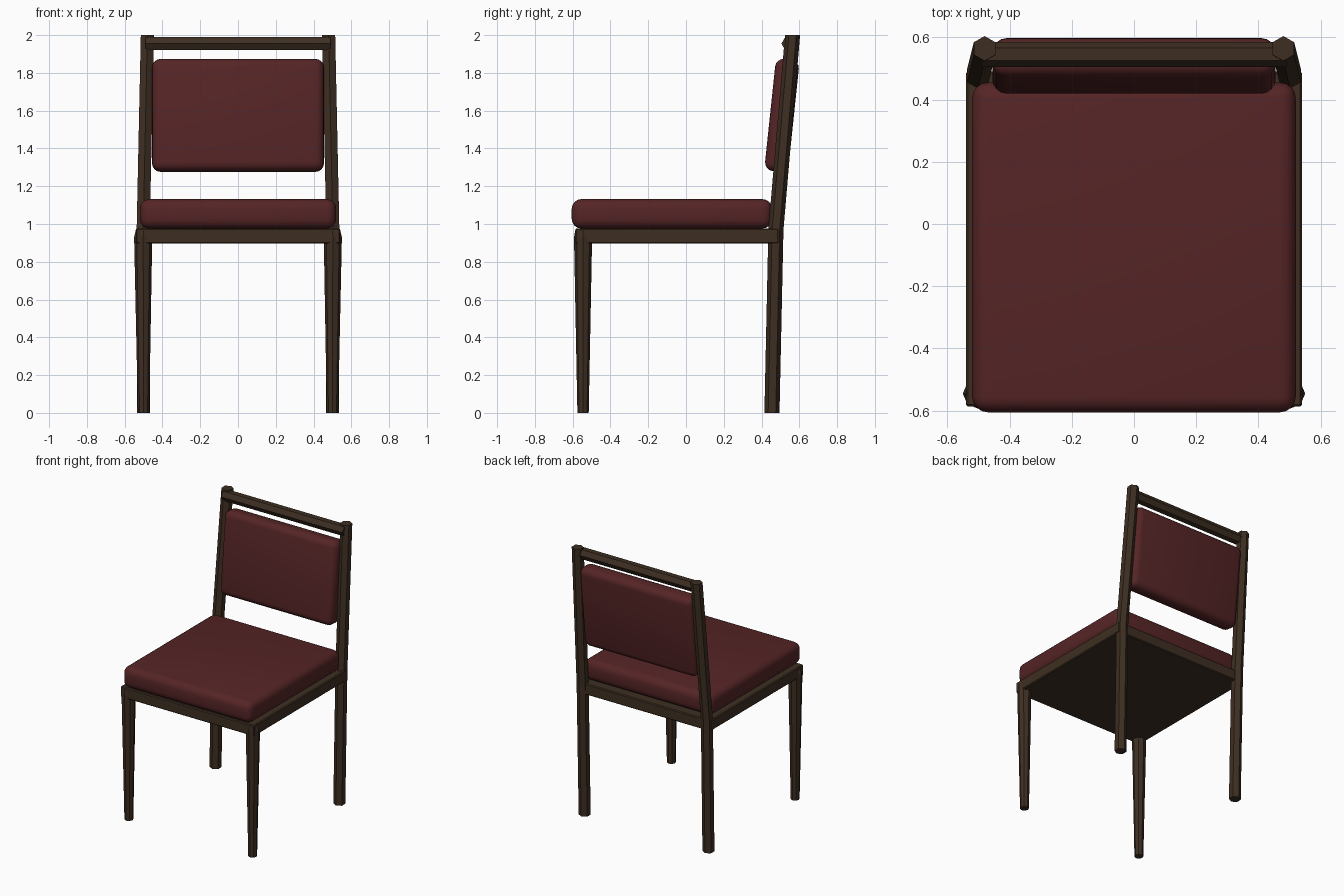
import bpy
import bmesh
from math import cos, sin, pi, radians
from mathutils import Vector

cube = bpy.data.objects.get("Cube")
if cube:
    bpy.data.objects.remove(cube, do_unlink=True)


def material(name, rgb):
    m = bpy.data.materials.new(name)
    m.use_nodes = True
    color = (*rgb, 1)
    m.diffuse_color = color
    bsdf = next(n for n in m.node_tree.nodes if n.type == "BSDF_PRINCIPLED")
    bsdf.inputs["Base Color"].default_value = color
    bsdf.inputs["Roughness"].default_value = 0.7
    return m


wood = material("dark wood", (0.048, 0.028, 0.016))
fabric = material("burgundy fabric", (0.092, 0.018, 0.019))


def finish(name, bm, mat):
    bmesh.ops.recalc_face_normals(bm, faces=bm.faces)
    mesh = bpy.data.meshes.new(name)
    bm.to_mesh(mesh)
    bm.free()
    mesh.materials.append(mat)
    obj = bpy.data.objects.new(name, mesh)
    bpy.context.collection.objects.link(obj)
    return obj


def bar(name, rings, sides, u, v):
    """Faceted bar through (centre, radius) rings lying in the u, v plane."""
    bm = bmesh.new()
    u, v = Vector(u), Vector(v)
    loops = []
    for centre, r in rings:
        angles = [2 * pi * i / sides for i in range(sides)]
        loops.append([bm.verts.new(Vector(centre) + r * (cos(a) * u + sin(a) * v)) for a in angles])
    for low, high in zip(loops, loops[1:]):
        for i in range(sides):
            j = (i + 1) % sides
            bm.faces.new((low[i], low[j], high[j], high[i]))
    bm.faces.new(loops[0])
    bm.faces.new(loops[-1])
    return finish(name, bm, wood)


def block(name, centre, size, mat, bevel, segments, tilt=0):
    bm = bmesh.new()
    bmesh.ops.create_cube(bm, size=1)
    bmesh.ops.scale(bm, vec=size, verts=bm.verts)
    bmesh.ops.bevel(bm, geom=bm.edges[:], offset=bevel, segments=segments,
                    profile=0.5, affect="EDGES")
    obj = finish(name, bm, mat)
    obj.location = centre
    obj.rotation_euler.x = tilt
    return obj


X, Y, Z = (1, 0, 0), (0, 1, 0), (0, 0, 1)

# Tapered front legs and bent rear posts, one per side
for side, s in (("left", 1), ("right", -1)):
    bar(f"front_leg_{side}",
        [((s * 0.5, -0.545, 0), 0.03), ((s * 0.502, -0.545, 0.93), 0.048),
         ((s * 0.5, -0.545, 0.973), 0.04)], 8, X, Y)
    bar(f"rear_post_{side}",
        [((s * 0.5, 0.455, 0), 0.04), ((s * 0.502, 0.476, 0.97), 0.04),
         ((s * 0.48, 0.564, 2.0), 0.04)], 6, Y, X)

# Seat frame and top rail
block("seat_frame", (0, -0.048, 0.936), (1.08, 1.076, 0.08), wood, 0.006, 1)
bar("top_rail", [((-0.49, 0.545, 1.955), 0.04), ((0.49, 0.545, 1.955), 0.04)], 6, Y, Z)

# Cushions
cushions = [
    block("seat_cushion", (0, -0.075, 1.054), (1.04, 1.06, 0.155), fabric, 0.05, 4),
    block("back_cushion", (0, 0.508, 1.575), (0.91, 0.126, 0.597), fabric, 0.045, 4, radians(-6)),
]
for obj in cushions:
    bpy.ops.object.select_all(action="DESELECT")
    obj.select_set(True)
    bpy.context.view_layer.objects.active = obj
    bpy.ops.object.shade_smooth_by_angle(angle=radians(40))
